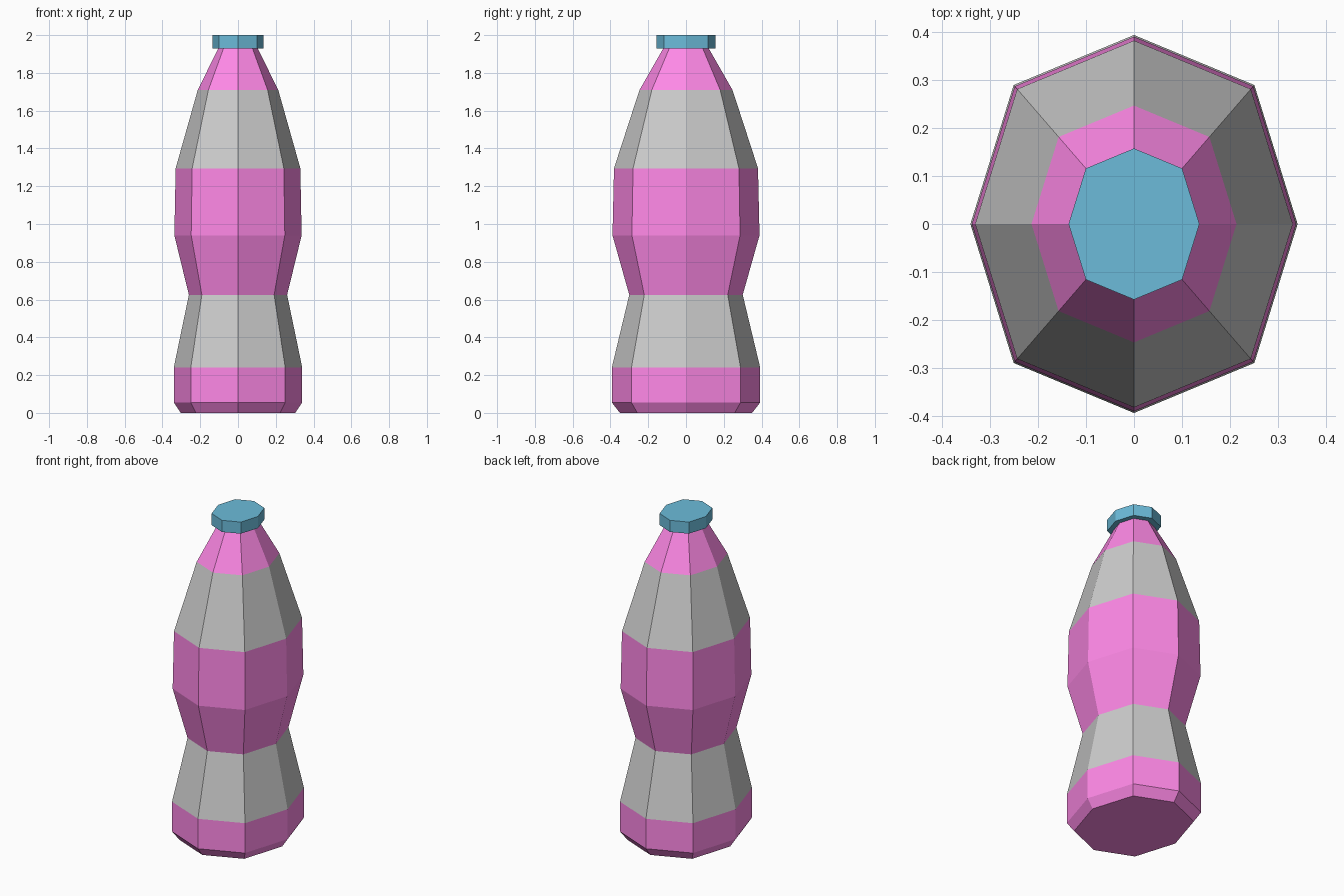
import bpy, bmesh, math

if "Cube" in bpy.data.objects:
    bpy.data.objects.remove(bpy.data.objects["Cube"])

DEPTH = 1.155   # oval cross-section: y radius / x radius
DIAG = 1.04     # corner vertices bulge slightly


def material(name, color):
    m = bpy.data.materials.new(name)
    m.diffuse_color = color
    m.use_nodes = True
    m.node_tree.nodes["Principled BSDF"].inputs["Base Color"].default_value = m.diffuse_color
    return m


def loft(name, profile, mat=None, bottom=False, top=False):
    """Eight-sided oval loft through (x radius, z) rings."""
    bm = bmesh.new()
    rings = []
    for r, z in profile:
        ring = []
        for i in range(8):
            a = i * math.pi / 4
            k = r * (DIAG if i % 2 else 1)
            ring.append(bm.verts.new((k * math.cos(a), k * DEPTH * math.sin(a), z)))
        rings.append(ring)
    for lo, hi in zip(rings, rings[1:]):
        for i in range(8):
            j = (i + 1) % 8
            bm.faces.new((lo[i], lo[j], hi[j], hi[i]))
    if bottom:
        bm.faces.new(rings[0][::-1])
    if top:
        bm.faces.new(rings[-1])
    mesh = bpy.data.meshes.new(name)
    bm.to_mesh(mesh)
    bm.free()
    if mat:
        mesh.materials.append(mat)
    obj = bpy.data.objects.new(name, mesh)
    bpy.context.collection.objects.link(obj)
    return obj


pink = material("pink", (1.0, 0.25, 0.8, 1))
blue = material("blue", (0.15, 0.5, 0.7, 1))

# Bottle bands from the base up
loft("base_band", [(0.303, 0), (0.34, 0.055), (0.34, 0.24)], pink, bottom=True)
loft("lower_grip", [(0.34, 0.24), (0.26, 0.625)])
loft("middle_band", [(0.26, 0.625), (0.337, 0.94), (0.33, 1.295)], pink)
loft("shoulder", [(0.33, 1.295), (0.213, 1.71)])
loft("neck", [(0.213, 1.71), (0.105, 1.928)], pink)

# Cap
loft("cap", [(0.136, 1.928), (0.136, 2.0)], blue, bottom=True, top=True)
